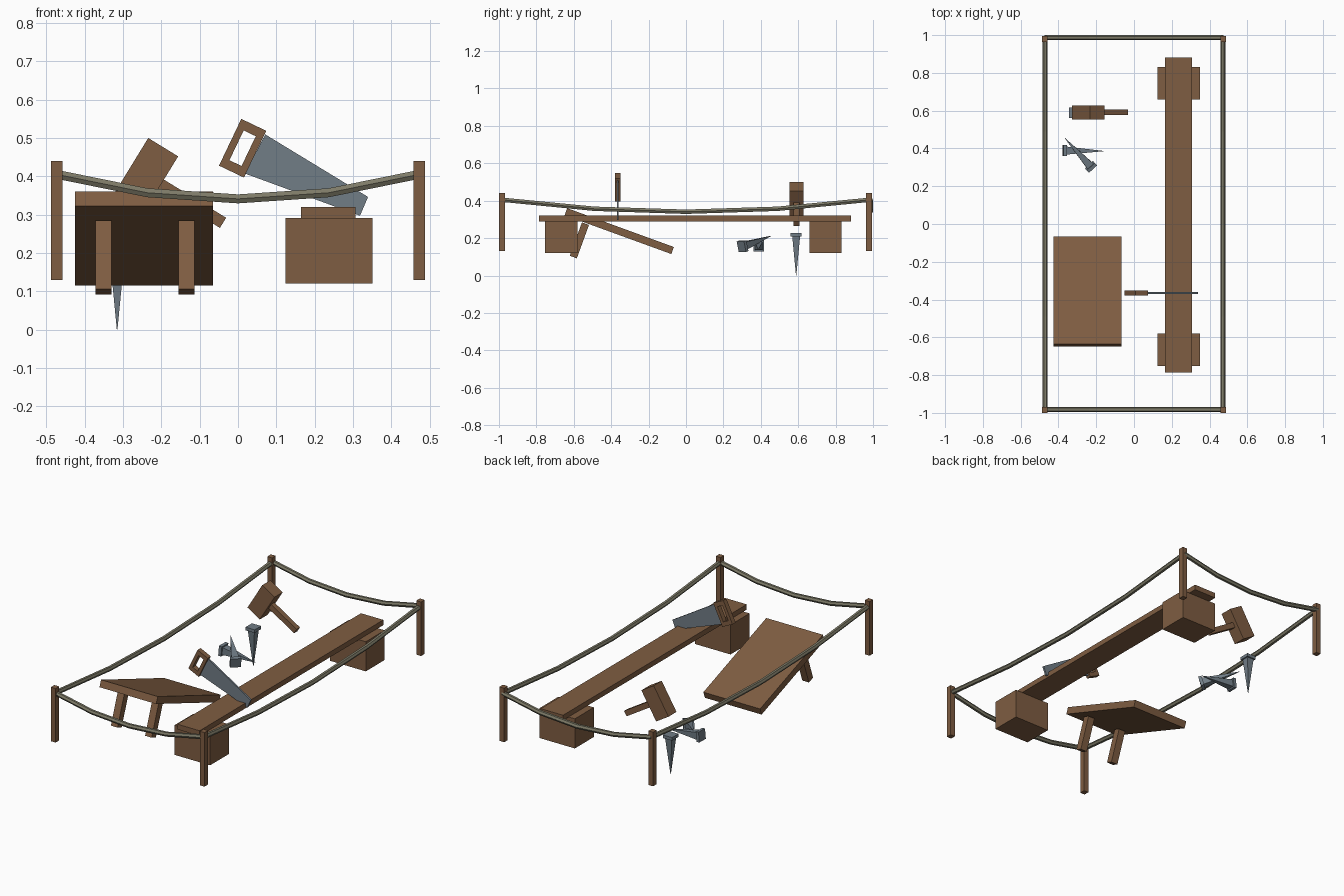
import bpy, math
from mathutils import Vector, Matrix

if "Cube" in bpy.data.objects:
    bpy.data.objects.remove(bpy.data.objects["Cube"])


def material(name, rgb):
    m = bpy.data.materials.new(name)
    m.diffuse_color = (*rgb, 1)
    m.use_nodes = True
    m.node_tree.nodes["Principled BSDF"].inputs["Base Color"].default_value = m.diffuse_color
    return m


WOOD = material("brown_wood", (0.212, 0.110, 0.054))
STEEL = material("grey_steel", (0.165, 0.205, 0.240))
ROPE = material("olive_rope", (0.205, 0.195, 0.136))


def mesh(name, verts, faces, mat, matrix=Matrix()):
    me = bpy.data.meshes.new(name)
    me.from_pydata([matrix @ Vector(v) for v in verts], [], faces)
    me.materials.append(mat)
    ob = bpy.data.objects.new(name, me)
    bpy.context.collection.objects.link(ob)
    return ob


def loft(name, rings, mat, matrix=Matrix(), closed=False):
    """Skin a list of equal point rings; cap the ends unless the loop is closed."""
    n, k = len(rings[0]), len(rings)
    faces = []
    for r in range(k if closed else k - 1):
        a, b = r * n, ((r + 1) % k) * n
        faces += [(a + i, a + (i + 1) % n, b + (i + 1) % n, b + i) for i in range(n)]
    if not closed:
        faces += [tuple(reversed(range(n))), tuple(range((k - 1) * n, k * n))]
    return mesh(name, [p for ring in rings for p in ring], faces, mat, matrix)


def square(half_x, half_y, z):
    return [(-half_x, -half_y, z), (half_x, -half_y, z), (half_x, half_y, z), (-half_x, half_y, z)]


def box(name, centre, size, mat, axis="X", degrees=0):
    m = Matrix.Translation(centre) @ Matrix.Rotation(math.radians(degrees), 4, axis)
    x, y, z = (s / 2 for s in size)
    return loft(name, [square(x, y, -z), square(x, y, z)], mat, m)


# Corner posts
for sx, side in ((-1, "left"), (1, "right")):
    for y, end in ((-0.984, "front"), (0.979, "back")):
        box(f"post_{end}_{side}", (sx * 0.473, y, 0.285), (0.03, 0.032, 0.31), WOOD)


# Sagging six-sided ropes
def rope(name, start, end, r=0.0135):
    a, b = Vector(start), Vector(end)
    across = Vector((0, 0, 1)).cross((b - a).normalized())
    rings = []
    for i in range(5):
        t = i / 4
        p = a.lerp(b, t) + Vector((0, 0, 0.341 + 0.064 * (2 * t - 1) ** 2))
        rings.append([p + across * (r * math.cos(k * math.pi / 3))
                      + Vector((0, 0, -r * math.sin(k * math.pi / 3))) for k in range(6)])
    # reversed so the faces point outward
    loft(name, [ring[::-1] for ring in rings], ROPE)


rope("rope_front", (-0.473, -0.982, 0), (0.473, -0.982, 0))
rope("rope_back", (-0.473, 0.9865, 0), (0.473, 0.9865, 0))
for sx, side in ((-1, "left"), (1, "right")):
    rope(f"rope_{side}", (sx * 0.471, -0.982, 0), (sx * 0.471, 0.982, 0))

# Long plank on two blocks
box("plank", (0.235, 0.048, 0.305), (0.142, 1.666, 0.03), WOOD)
box("block_front", (0.237, -0.667, 0.206), (0.226, 0.172, 0.17), WOOD)
box("block_back", (0.237, 0.745, 0.206), (0.226, 0.172, 0.17), WOOD)

# Tilted unfinished table with two legs square to its top
box("table_top", (-0.245, -0.357, 0.2375), (0.36, 0.607, 0.04), WOOD, "X", -20)
for x, side in ((-0.351, "left"), (-0.134, "right")):
    box(f"table_leg_{side}", (x, -0.57, 0.188), (0.042, 0.04, 0.19), WOOD, "X", -20)

# Mallet
box("mallet_head", (-0.242, 0.591, 0.399), (0.0915, 0.073, 0.18), WOOD, "Y", 31.5)
axis = Vector((0.853, 0, -0.523))
box("mallet_handle", Vector((-0.242, 0.591, 0.403)) + axis * 0.13, (0.216, 0.03, 0.031), WOOD, "Y", 31.5)

# Saw: open frame handle and a tapering blade
SAW_Y = -0.365


def frame_loop(hx, hz, y):
    return [(-hx, y, -hz), (hx, y, -hz), (hx, y, hz), (-hx, y, hz)]


t = 0.014
outer, inner = (0.036, 0.0675), (0.0175, 0.043)
place = Matrix.Translation((0.012, SAW_Y, 0.473)) @ Matrix.Rotation(math.radians(25.5), 4, "Y")
loft("saw_handle", [frame_loop(*inner, -t), frame_loop(*outer, -t), frame_loop(*outer, t),
                    frame_loop(*inner, t)][::-1], WOOD, place, closed=True)
blade = [(0.018, 0.407), (0.318, 0.297), (0.339, 0.346), (0.071, 0.509)]
loft("saw_blade", [[(x, SAW_Y + d, z) for x, z in blade] for d in (0.005, -0.005)], STEEL)


# Square nails: flat head and long point
def nail(name, head, tip, roll=0):
    head, tip = Vector(head), Vector(tip)
    d = head - tip
    m = Matrix.Translation(tip) @ d.to_track_quat("Z", "Y").to_matrix().to_4x4()
    m = m @ Matrix.Rotation(math.radians(roll), 4, "Z")
    top = d.length
    neck = top - 0.018
    loft(name, [square(0.0008, 0.0008, 0), square(0.021, 0.021, neck),
                square(0.029, 0.029, neck), square(0.029, 0.029, top)], STEEL, m)


nail("nail_upright", (-0.315, 0.589, 0.227), (-0.315, 0.589, 0))
nail("nail_lying_a", (-0.375, 0.389, 0.16), (-0.16, 0.386, 0.14))
nail("nail_lying_b", (-0.222, 0.296, 0.154), (-0.366, 0.455, 0.212))

# Keep every face pointing outward
import bmesh
for ob in bpy.data.objects:
    bm = bmesh.new()
    bm.from_mesh(ob.data)
    bmesh.ops.recalc_face_normals(bm, faces=bm.faces)
    bm.to_mesh(ob.data)
    bm.free()
